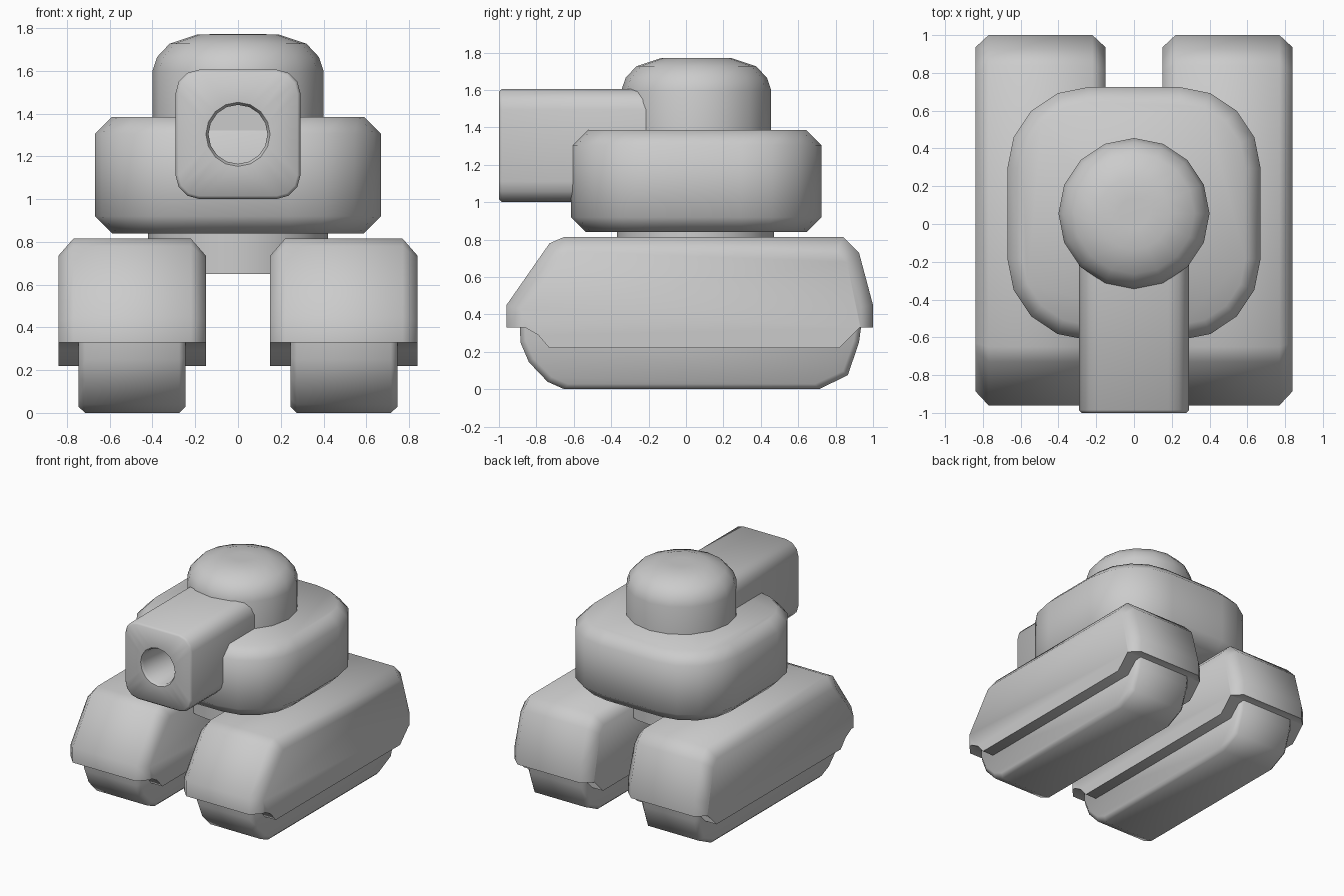
import bpy, bmesh
from math import sin, cos, pi, radians

if "Cube" in bpy.data.objects:
    bpy.data.objects.remove(bpy.data.objects["Cube"])


def loft(name, sections, angle=50):
    """Skin a list of equal-length point loops and cap both ends."""
    bm = bmesh.new()
    rings = [[bm.verts.new(p) for p in s] for s in sections]
    n = len(rings[0])
    for a, b in zip(rings, rings[1:]):
        for i in range(n):
            j = (i + 1) % n
            bm.faces.new((a[i], a[j], b[j], b[i]))
    bm.faces.new(rings[0])
    bm.faces.new(rings[-1])
    bmesh.ops.recalc_face_normals(bm, faces=bm.faces[:])
    mesh = bpy.data.meshes.new(name)
    bm.to_mesh(mesh)
    bm.free()
    ob = bpy.data.objects.new(name, mesh)
    bpy.context.collection.objects.link(ob)
    bpy.ops.object.select_all(action='DESELECT')
    ob.select_set(True)
    bpy.context.view_layer.objects.active = ob
    bpy.ops.object.shade_smooth_by_angle(angle=radians(angle))
    return ob


def rounded_rect(hx, hy, r, seg):
    """2D rounded rectangle, counter-clockwise from +x."""
    pts = []
    for k, (sx, sy) in enumerate(((1, 1), (-1, 1), (-1, -1), (1, -1))):
        for i in range(seg + 1):
            a = pi / 2 * (k + i / seg)
            pts.append((sx * (hx - r) + r * cos(a), sy * (hy - r) + r * sin(a)))
    return pts


def circle(r, n, phase=0.0):
    return [(r * cos(2 * pi * i / n + phase), r * sin(2 * pi * i / n + phase)) for i in range(n)]


def flat(pts, z, cy=0.0):
    return [(x, y + cy, z) for x, y in pts]


def upright(pts, y, cz):
    return [(x, y, z + cz) for x, z in pts]


# Track profiles as (y, z)
under = [(0.93, 0.33), (0.82, 0.22), (-0.73, 0.22), (-0.79, 0.29), (-0.86, 0.33)]
cover_full = [(-0.96, 0.33), (-0.96, 0.45), (-0.73, 0.78), (-0.65, 0.815), (0.84, 0.815),
              (0.925, 0.73), (1.0, 0.45), (1.0, 0.33)] + under
cover_side = [(-0.885, 0.33), (-0.885, 0.43), (-0.675, 0.72), (-0.63, 0.735), (0.81, 0.735),
              (0.86, 0.68), (0.935, 0.44), (0.935, 0.33)] + under
tread_full = [(-0.89, 0.4), (-0.885, 0.25), (-0.84, 0.145), (-0.74, 0.04), (-0.65, 0.0),
              (0.71, 0.0), (0.865, 0.075), (0.925, 0.25), (0.945, 0.4)]
tread_side = [(0.02 + (y - 0.02) * 0.97, 0.4 + (z - 0.4) * 0.93) for y, z in tread_full]

# Track covers and treads, left and right
for s, side in ((-1, "left"), (1, "right")):
    loft(side + "_track_cover",
         [[(s * x, y, z) for y, z in p] for x, p in
          ((0.15, cover_side), (0.22, cover_full), (0.77, cover_full), (0.84, cover_side))])
    loft(side + "_tread",
         [[(s * x, y, z) for y, z in p] for x, p in
          ((0.245, tread_side), (0.275, tread_full), (0.715, tread_full), (0.745, tread_side))])

# Turntable neck under the hull
ring = circle(0.42, 24)
loft("turntable", [flat(ring, 0.65, 0.05), flat(ring, 0.88, 0.05)])

# Hull: rounded block with chamfered top and bottom
outer = rounded_rect(0.67, 0.67, 0.43, 4)
inner = rounded_rect(0.59, 0.59, 0.35, 4)
loft("hull", [flat(p, z, 0.055) for p, z in
              ((inner, 0.84), (outer, 0.92), (outer, 1.305), (inner, 1.385))])

# Dome on top
loft("dome", [flat(circle(r, 16), z, 0.055) for r, z in
              ((0.4, 1.3), (0.4, 1.6), (0.378, 1.665), (0.32, 1.727), (0.19, 1.77), (0.08, 1.772))])

# Gun barrel: rounded square tube with a round bore
square = rounded_rect(0.292, 0.302, 0.11, 3)
square_in = rounded_rect(0.278, 0.288, 0.097, 3)
bore = lambda r: circle(r, 16, pi / 16 - pi / 16)
loft("gun_barrel", [upright(p, y, 1.303) for p, y in
                    ((square, -0.05), (square, -0.985), (square_in, -1.0),
                     (bore(0.15), -1.0), (bore(0.138), -0.98), (bore(0.138), -0.6))], 50)
